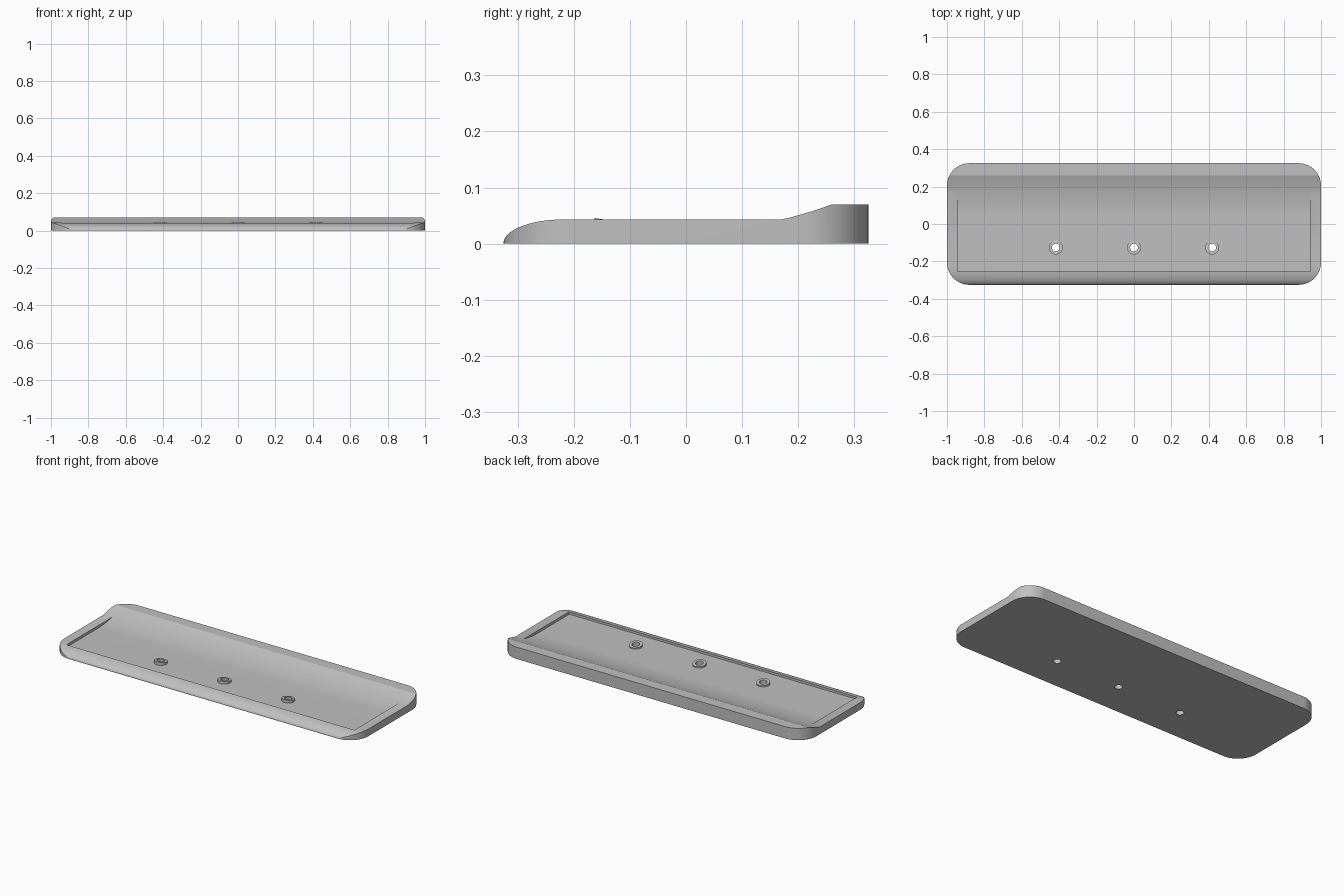
import bpy, bmesh, math

cube = bpy.data.objects.get("Cube")
if cube:
    bpy.data.objects.remove(cube, do_unlink=True)

RIM, FLOOR, TOP = 0.043, 0.0275, 0.07
ARC_START, RIM_END, BACK_EDGE = 0.035, 0.17, 0.26
SLOPE = (TOP - RIM) / ((BACK_EDGE - ARC_START) ** 2 - (RIM_END - ARC_START) ** 2)
FLOOR = RIM - SLOPE * (RIM_END - ARC_START) ** 2

grey = bpy.data.materials.new("plain grey")
grey.use_nodes = True
colour = (0.53, 0.53, 0.53, 1)
grey.diffuse_color = colour
grey.node_tree.nodes["Principled BSDF"].inputs["Base Color"].default_value = colour


def prism(name, base, offset):
    """Solid made by sweeping a flat outline along an offset."""
    bm = bmesh.new()
    face = bm.faces.new([bm.verts.new(p) for p in base])
    swept = bmesh.ops.extrude_face_region(bm, geom=[face])["geom"]
    bmesh.ops.translate(bm, vec=offset, verts=[v for v in swept if isinstance(v, bmesh.types.BMVert)])
    bmesh.ops.recalc_face_normals(bm, faces=bm.faces)
    mesh = bpy.data.meshes.new(name)
    bm.to_mesh(mesh)
    bm.free()
    mesh.materials.append(grey)
    obj = bpy.data.objects.new(name, mesh)
    bpy.context.collection.objects.link(obj)
    return obj


def side_profile(name, points, half):
    return prism(name, [(-half, y, z) for y, z in points], (2 * half, 0, 0))


def circle(x, y, z, r, n=32):
    return [(x + r * math.cos(math.tau * i / n), y + r * math.sin(math.tau * i / n), z) for i in range(n)]


def combine(target, tool, operation):
    mod = target.modifiers.new(operation.lower(), "BOOLEAN")
    mod.object, mod.operation, mod.solver = tool, operation, "EXACT"
    bpy.context.view_layer.objects.active = target
    bpy.ops.object.modifier_apply(modifier=mod.name)
    bpy.data.objects.remove(tool, do_unlink=True)


def sweep_up(start, end, n=14):
    ys = [start + (end - start) * i / n for i in range(n + 1)]
    return [(y, FLOOR + SLOPE * (y - ARC_START) ** 2) for y in ys]


# Tray body: rounded front lip, flat rim, raised back ledge
lip = []
for i in range(25):
    t = math.pi / 2 * i / 24
    lip.append((-0.22 - 0.1055 * math.cos(t), RIM * math.sin(t)))
body = side_profile("tray", [(-0.3255, -0.05)] + lip + sweep_up(RIM_END, BACK_EDGE, 10)
                    + [(0.4, TOP), (0.4, -0.05)], 1.1)

# Rounded corners in plan
R, outline = 0.12, []
for k, (sx, sy) in enumerate([(1, 1), (-1, 1), (-1, -1), (1, -1)]):
    for i in range(17):
        a = math.pi / 2 * (k + i / 16)
        outline.append((sx * (1 - R) + R * math.cos(a), sy * (0.325 - R) + R * math.sin(a), 0))
combine(body, prism("plan_cutter", outline, (0, 0, 0.2)), "INTERSECT")

# Sunken floor that sweeps up to the back ledge
recess = [(-0.255, 0.1), (-0.255, FLOOR)] + sweep_up(ARC_START, RIM_END) + [(RIM_END, 0.1)]
combine(body, side_profile("recess_cutter", recess, 0.945), "DIFFERENCE")

# Three slanted bosses with through holes
HOLE_Y = -0.126
for x in (-0.418, 0, 0.418):
    boss = prism("boss", circle(x, HOLE_Y, 0.01, 0.037), (0, 0, 0.03))
    for v in boss.data.vertices:
        if v.co.z > 0.02:
            v.co.z = 0.04 - 0.15 * (v.co.y - HOLE_Y)
    combine(body, boss, "UNION")
    combine(body, prism("hole_cutter", circle(x, HOLE_Y, -0.1, 0.021), (0, 0, 0.3)), "DIFFERENCE")

bpy.ops.object.select_all(action="DESELECT")
body.select_set(True)
bpy.context.view_layer.objects.active = body
bpy.ops.object.shade_smooth_by_angle(angle=math.radians(15))
